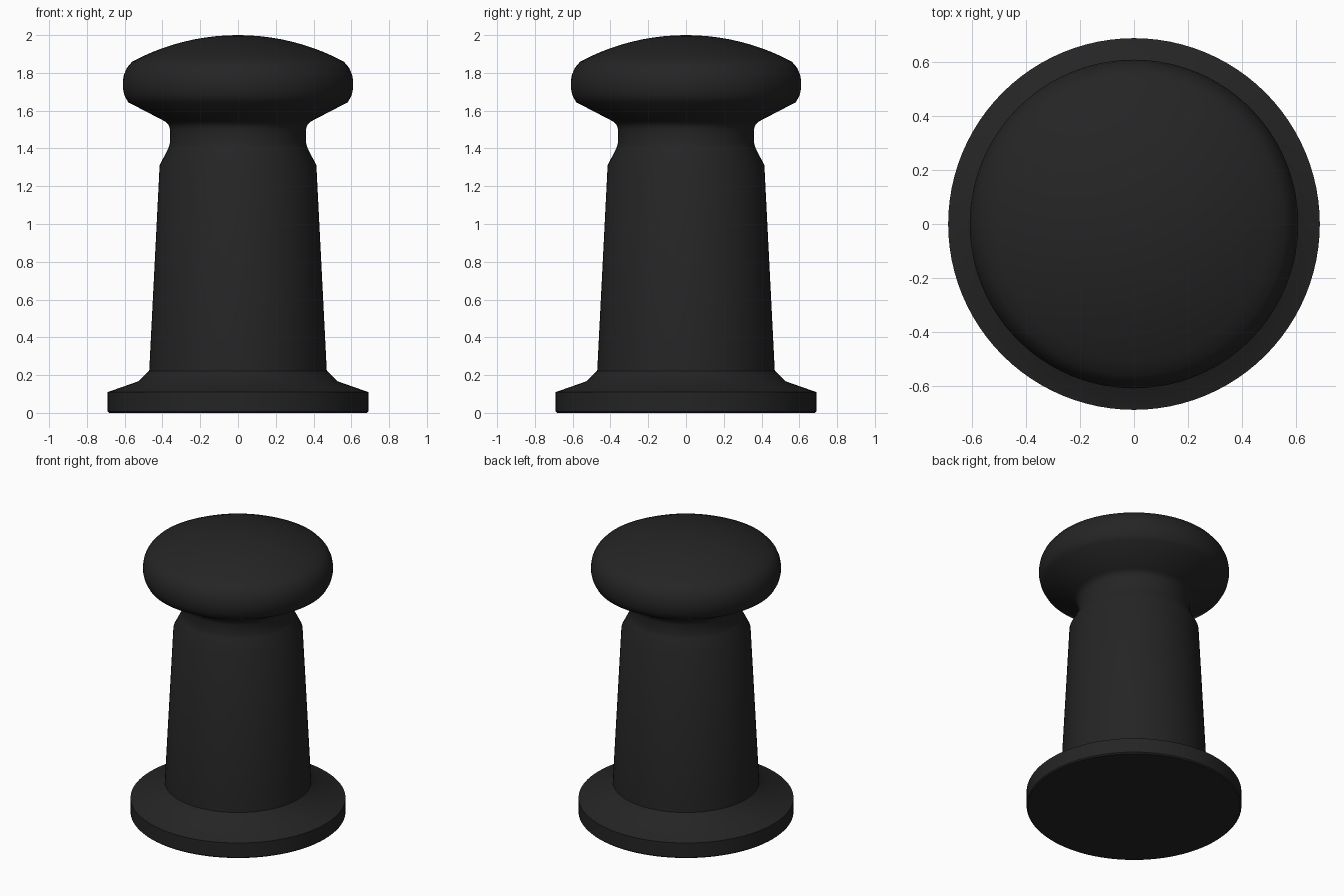
import bpy, bmesh, math

if "Cube" in bpy.data.objects:
    bpy.data.objects.remove(bpy.data.objects["Cube"])

SEGMENTS = 96

# Half profile (radius, height) from the bottom centre upwards
base = [(0, 0), (0.682, 0), (0.69, 0.008), (0.69, 0.11), (0.525, 0.168), (0.47, 0.223)]
post = [(0.415, 1.31), (0.367, 1.405), (0.36, 1.43), (0.36, 1.50), (0.365, 1.52), (0.376, 1.535)]
rim = [(0.39, 1.545), (0.582, 1.645), (0.601, 1.68), (0.61, 1.72), (0.61, 1.755),
       (0.604, 1.79), (0.588, 1.827), (0.56, 1.86)]

# Domed top: circular arc from the rim to the crown
half, rise = 0.56, 0.14
R = (half**2 + rise**2) / (2 * rise)
a0 = math.asin(half / R)
dome = [(R * math.sin(a0 * (1 - i / 10)), 2 - R + R * math.cos(a0 * (1 - i / 10)))
        for i in range(1, 11)]

# Spin the profile around z
bm = bmesh.new()
verts = [bm.verts.new((r, 0, z)) for r, z in base + post + rim + dome]
edges = [bm.edges.new(pair) for pair in zip(verts, verts[1:])]
bmesh.ops.spin(bm, geom=verts + edges, cent=(0, 0, 0), axis=(0, 0, 1),
               angle=math.tau, steps=SEGMENTS)
bmesh.ops.remove_doubles(bm, verts=bm.verts, dist=1e-4)
bmesh.ops.recalc_face_normals(bm, faces=bm.faces)
mesh = bpy.data.meshes.new("bollard")
bm.to_mesh(mesh)
bm.free()
bollard = bpy.data.objects.new("bollard", mesh)
bpy.context.collection.objects.link(bollard)

# Black cast iron
iron = bpy.data.materials.new("black_iron")
iron.diffuse_color = (0.018, 0.018, 0.019, 1)
iron.use_nodes = True
iron.node_tree.nodes["Principled BSDF"].inputs["Base Color"].default_value = iron.diffuse_color
mesh.materials.append(iron)

bpy.context.view_layer.objects.active = bollard
bollard.select_set(True)
bpy.ops.object.shade_smooth_by_angle(angle=math.radians(40))
